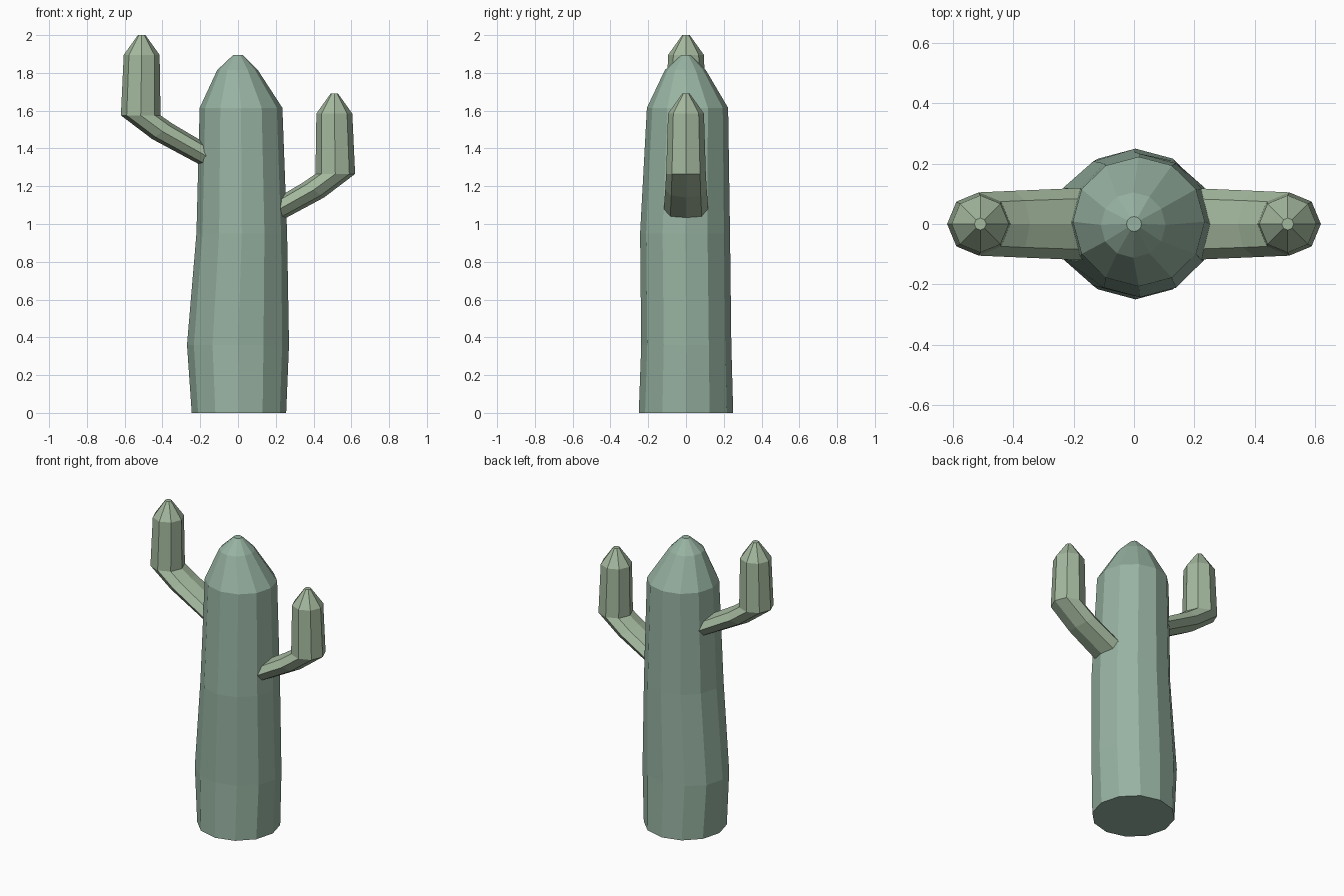
import bpy, bmesh
from math import cos, sin, tau
from mathutils import Vector

if "Cube" in bpy.data.objects:
    bpy.data.objects.remove(bpy.data.objects["Cube"])


def material(name, color):
    m = bpy.data.materials.new(name)
    m.diffuse_color = (*color, 1)
    m.use_nodes = True
    m.node_tree.nodes["Principled BSDF"].inputs["Base Color"].default_value = m.diffuse_color
    return m


def loft(name, rings, mat):
    """Skin a closed flat-faced tube through rings of points, capped at both ends."""
    bm = bmesh.new()
    loops = [[bm.verts.new(p) for p in ring] for ring in rings]
    n = len(loops[0])
    for a, b in zip(loops, loops[1:]):
        for i in range(n):
            j = (i + 1) % n
            bm.faces.new((a[i], a[j], b[j], b[i]))
    bm.faces.new(loops[0][::-1])
    bm.faces.new(loops[-1])
    bmesh.ops.recalc_face_normals(bm, faces=bm.faces)
    me = bpy.data.meshes.new(name)
    bm.to_mesh(me)
    bm.free()
    me.materials.append(mat)
    ob = bpy.data.objects.new(name, me)
    bpy.context.collection.objects.link(ob)
    return ob


def ring(n, center, u, v):
    """Ellipse of n points spanned by half-axes u and v."""
    c, u, v = Vector(center), Vector(u), Vector(v)
    return [c + u * cos(tau * i / n) + v * sin(tau * i / n) for i in range(n)]


trunk_green = material("trunk_green", (0.31, 0.45, 0.36))
arm_green = material("arm_green", (0.37, 0.48, 0.34))

# Trunk: slightly wandering 12-sided rings (x min, x max, y min, y max, z)
trunk = [
    (-0.245, 0.255, -0.25, 0.25, 0),
    (-0.27, 0.27, -0.237, 0.24, 0.36),
    (-0.22, 0.26, -0.243, 0.233, 0.95),
    (-0.203, 0.235, -0.207, 0.223, 1.615),
    (-0.11, 0.105, -0.112, 0.105, 1.815),
    (-0.025, 0.025, -0.025, 0.025, 1.895),
]
loft("trunk", [ring(12, ((a + b) / 2, (c + d) / 2, z), ((b - a) / 2, 0, 0), (0, (d - c) / 2, 0))
               for a, b, c, d, z in trunk], trunk_green)

# Arm: outer/lower point, inner/upper point (x, z) and half width in y, root to tip
arm = [
    ((0.185, 1.305), (0.15, 1.415), 0.12),
    ((0.455, 1.45), (0.345, 1.53), 0.11),
    ((0.62, 1.575), (0.41, 1.575), 0.105),
    ((0.605, 1.895), (0.415, 1.895), 0.095),
    ((0.53, 2.0), (0.49, 2.0), 0.02),
]


def make_arm(name, side, drop):
    rings = []
    for (x0, z0), (x1, z1), w in arm:
        rings.append(ring(8, (side * (x0 + x1) / 2, 0, (z0 + z1) / 2 - drop),
                          (side * (x0 - x1) / 2, 0, (z0 - z1) / 2), (0, w, 0)))
    loft(name, rings, arm_green)


make_arm("left_arm", -1, 0)
make_arm("right_arm", 1, 0.31)
